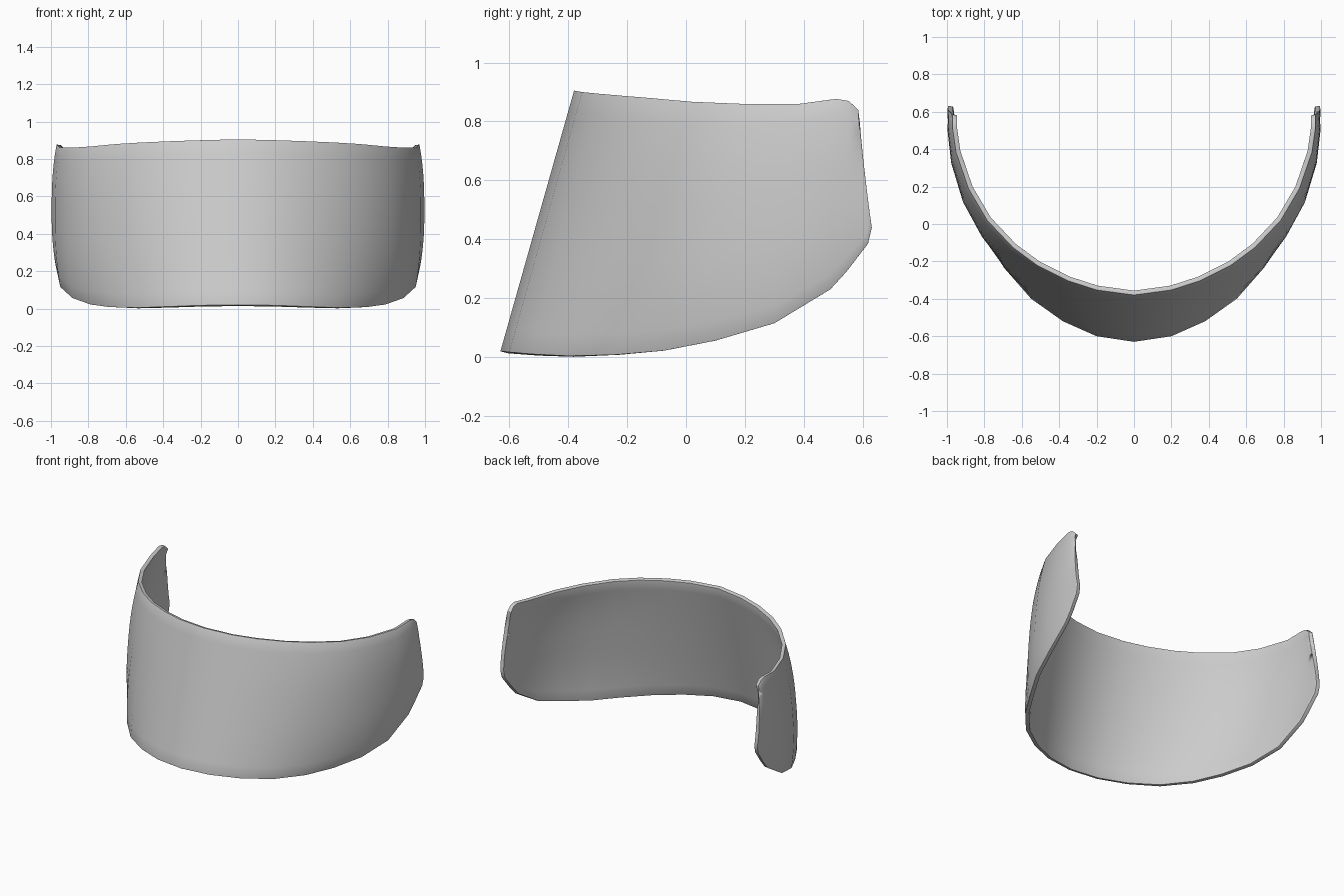
import bpy, bmesh, math
from mathutils import Vector

if "Cube" in bpy.data.objects:
    bpy.data.objects.remove(bpy.data.objects["Cube"])

# Right half of the curved panel: bottom edge point, top edge point, outward bulge
COLUMNS = [
    ((0.00, -0.630, 0.020), (0.000, -0.380, 0.905), 0.000),
    ((0.20, -0.600, 0.017), (0.200, -0.353, 0.900), 0.000),
    ((0.38, -0.520, 0.010), (0.355, -0.303, 0.895), 0.004),
    ((0.55, -0.400, 0.004), (0.515, -0.223, 0.888), 0.012),
    ((0.69, -0.240, 0.008), (0.648, -0.125, 0.880), 0.024),
    ((0.79, -0.075, 0.022), (0.785, 0.020, 0.867), 0.036),
    ((0.885, 0.100, 0.056), (0.885, 0.190, 0.860), 0.034),
    ((0.950, 0.300, 0.115), (0.952, 0.385, 0.860), 0.028),
    ((0.975, 0.490, 0.230), (0.970, 0.510, 0.877), 0.024),
    ((0.980, 0.545, 0.290), (0.970, 0.552, 0.870), 0.020),
    ((0.990, 0.618, 0.385), (0.970, 0.585, 0.840), 0.014),
    ((0.993, 0.631, 0.440), (0.972, 0.591, 0.790), 0.010),
]
ROWS = 12
THICKNESS = 0.025


def outward(i):
    """Horizontal direction pointing away from the inside at column i."""
    mid = lambda c: (Vector(c[0]) + Vector(c[1])) / 2
    if i == 0:
        return Vector((0, -1, 0))
    t = mid(COLUMNS[min(i + 1, len(COLUMNS) - 1)]) - mid(COLUMNS[i - 1])
    return Vector((t.y, -t.x, 0)).normalized()


def column_points(i):
    low, high, bulge = COLUMNS[i]
    pts = []
    for r in range(ROWS + 1):
        v = r / ROWS
        p = Vector(low).lerp(Vector(high), v)
        pts.append(p + outward(i) * bulge * (1 - abs(2 * v - 1) ** 2.5))
    return pts


# Outer skin, left end to right end
bm = bmesh.new()
grid = []
n = len(COLUMNS)
for k in range(-(n - 1), n):
    side = -1 if k < 0 else 1
    grid.append([bm.verts.new((p.x * side, p.y, p.z)) for p in column_points(abs(k))])
for a, b in zip(grid, grid[1:]):
    for r in range(ROWS):
        bm.faces.new((a[r], b[r], b[r + 1], a[r + 1]))
mesh = bpy.data.meshes.new("visor_shield")
bm.to_mesh(mesh)
bm.free()
visor = bpy.data.objects.new("visor_shield", mesh)
bpy.context.collection.objects.link(visor)

# Wall thickness inward, with softly rounded rim
solid = visor.modifiers.new("wall", 'SOLIDIFY')
solid.thickness = THICKNESS
solid.offset = -1
bevel = visor.modifiers.new("rim", 'BEVEL')
bevel.width = 0.007
bevel.segments = 2
bevel.limit_method = 'ANGLE'
bevel.angle_limit = math.radians(50)

bpy.context.view_layer.objects.active = visor
visor.select_set(True)
bpy.ops.object.shade_smooth_by_angle(angle=math.radians(40))
